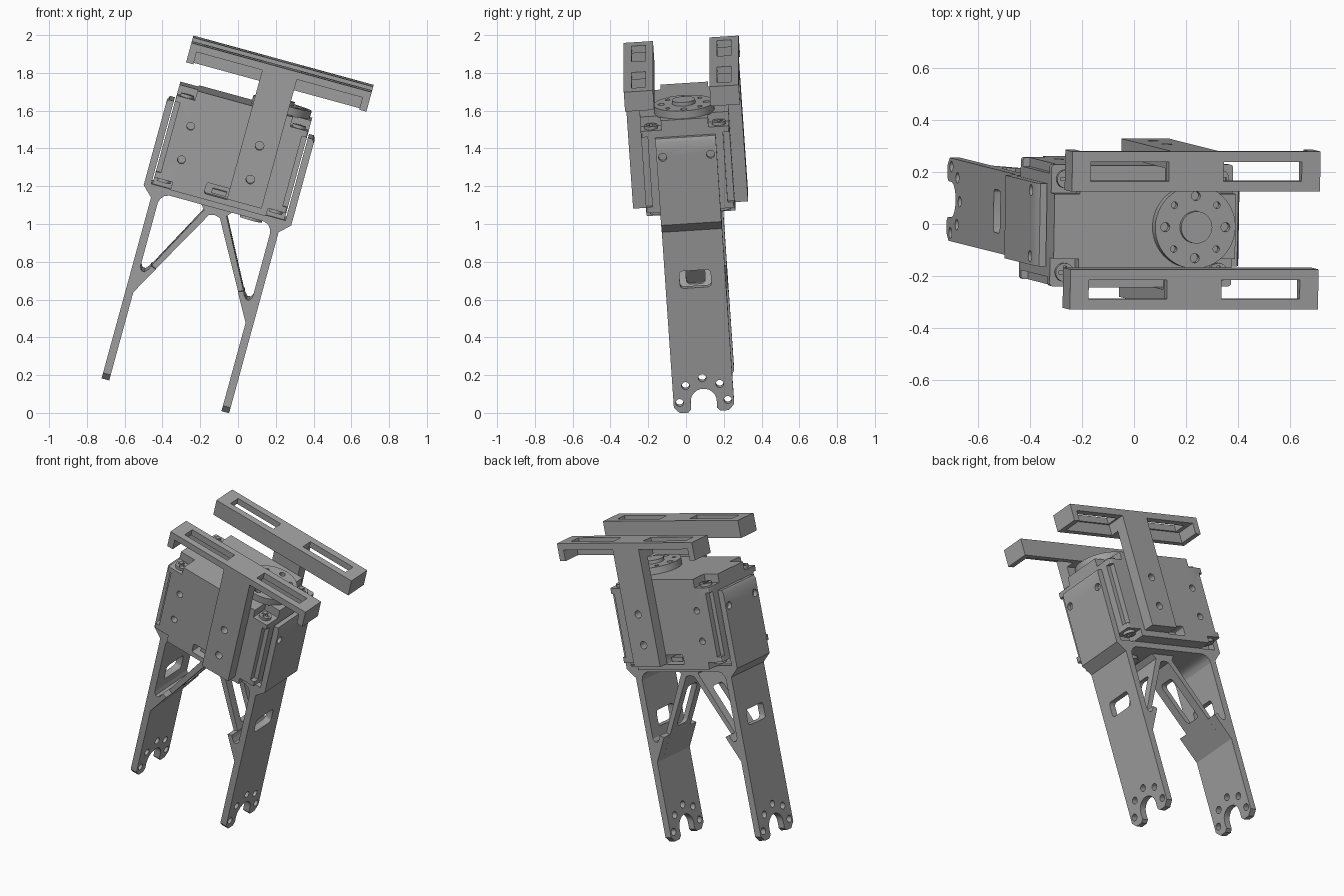
import bpy, bmesh, math
from mathutils import Matrix

cube = bpy.data.objects.get("Cube")
if cube:
    bpy.data.objects.remove(cube, do_unlink=True)

grey = bpy.data.materials.new("plain_grey")
grey.use_nodes = True
grey.diffuse_color = (0.36, 0.36, 0.36, 1)
grey.node_tree.nodes["Principled BSDF"].inputs["Base Color"].default_value = grey.diffuse_color

# The whole assembly leans as one piece
LEAN = (Matrix.Rotation(math.radians(15.3), 4, 'Y') @ Matrix.Rotation(math.radians(3.8), 4, 'X')
        @ Matrix.Translation((-0.395, 0.097, 0)))
PLACE = {'x': lambda a, b, t: (t, a, b),
         'y': lambda a, b, t: (a, t, b),
         'z': lambda a, b, t: (a, b, t)}


def prism(name, pts, axis, lo, hi, bevel=0):
    """Extrude a 2D outline along one axis."""
    bm = bmesh.new()
    base = bm.faces.new([bm.verts.new(PLACE[axis](a, b, lo)) for a, b in pts])
    top = bmesh.ops.extrude_face_region(bm, geom=[base])["geom"]
    shift = PLACE[axis](0, 0, hi - lo)
    bmesh.ops.translate(bm, vec=shift, verts=[g for g in top if isinstance(g, bmesh.types.BMVert)])
    if bevel:
        i = 'xyz'.index(axis)
        sides = [e for e in bm.edges if abs(e.verts[0].co[i] - e.verts[1].co[i]) > 1e-4]
        bmesh.ops.bevel(bm, geom=sides, offset=bevel, segments=3, profile=0.5, affect='EDGES')
    bmesh.ops.recalc_face_normals(bm, faces=bm.faces)
    mesh = bpy.data.meshes.new(name)
    bm.to_mesh(mesh)
    bm.free()
    mesh.materials.append(grey)
    obj = bpy.data.objects.new(name, mesh)
    bpy.context.collection.objects.link(obj)
    obj.matrix_world = LEAN
    return obj


def rect(a0, a1, b0, b1):
    return [(a0, b0), (a1, b0), (a1, b1), (a0, b1)]


def arc(a, b, r, start=0, end=360, n=24):
    count = n if end - start == 360 else n + 1
    return [(a + r * math.cos(math.radians(start + (end - start) * i / n)),
             b + r * math.sin(math.radians(start + (end - start) * i / n))) for i in range(count)]


def cut(obj, pts, axis, lo, hi, bevel=0):
    """Cut a prism out of an object and throw the cutter away."""
    tool = prism("cutter", pts, axis, lo, hi, bevel)
    tool.hide_render = True
    mod = obj.modifiers.new("cut", 'BOOLEAN')
    mod.operation, mod.solver, mod.object = 'DIFFERENCE', 'EXACT', tool
    bpy.context.view_layer.objects.active = obj
    bpy.ops.object.modifier_apply(modifier=mod.name)
    bpy.data.objects.remove(tool, do_unlink=True)


def span(s, a, b):
    return sorted((s * a, s * b))


def flip(pts, s):
    return [(s * a, b) for a, b in pts]


HALF = 0.16   # half width of the fork

for s, side in ((1, "left"), (-1, "right")):
    # Leg plate with a round notch in the foot
    foot = -0.012
    outline = ([(-HALF, 1.02), (-HALF, 0.02), (-HALF + 0.03, foot), (-0.085, foot), (-0.069, 0.005)]
               + arc(0, 0.045, 0.069, 180, 0, 14)
               + [(0.069, 0.005), (0.085, foot), (HALF - 0.03, foot), (HALF, 0.02), (HALF, 1.02)])
    x0, x1 = span(s, 0.308, 0.35)
    leg = prism(side + "_leg", outline, 'x', x0, x1)
    cut(leg, rect(-0.083, 0.083, 0.67, 0.765), 'x', x0 - 0.1, x1 + 0.1, 0.02)
    for k in range(5):
        t = math.radians(45 * k)
        cut(leg, arc(0.128 * math.cos(t), 0.045 + 0.128 * math.sin(t), 0.021, n=14),
            'x', x0 - 0.1, x1 + 0.1)

    # Side wall that widens to hold the motor, with its half of the floor
    wall = prism(side + "_wall", flip([(0.308, 0.985), (0.35, 0.985), (0.405, 1.038), (0.405, 1.49),
                 (0.395, 1.51), (0.368, 1.51), (0.368, 1.055), (0, 1.055), (0, 1.02), (0.308, 1.02)], s),
                 'y', -HALF, HALF)
    for y in (-0.127, 0.127):
        cut(wall, arc(y, 1.41, 0.022, n=14), 'x', *span(s, 0.38, 0.5))

    # Diagonal brace with a slot, broad where it meets the leg
    brace = prism(side + "_brace", flip([(0.308, 0.475), (0.03, 0.972), (0, 0.98), (0, 1.025), (0.09, 1.025),
                  (0.062, 0.99), (0.262, 0.615), (0.28, 0.595), (0.297, 0.597), (0.31, 0.62)], s),
                  'y', -0.1, 0.1)
    cut(brace, rect(-0.05, 0.05, 0.66, 0.9), 'x', *span(s, 0.04, 0.3), 0.02)
    prism(side + "_brace_root", flip([(0.308, 0.475), (0.225, 0.624), (0.255, 0.635), (0.262, 0.615),
          (0.28, 0.595), (0.297, 0.597), (0.31, 0.62)], s), 'y', -HALF, HALF)
    prism(side + "_corner_fillet", flip([(0.31, 0.96), (0.302, 0.99), (0.285, 1.01), (0.255, 1.022),
          (0.31, 1.022)], s), 'y', -HALF, HALF)

# Motor case with notched corners
case = prism("motor_case", rect(-0.362, 0.362, -0.235, 0.235), 'z', 1.055, 1.6, 0.012)
for sx in (1, -1):
    for sy in (1, -1):
        for z0, z1 in ((1.548, 1.7), (0.95, 1.098)):
            cut(case, rect(*span(sx, 0.262, 0.5), *span(sy, 0.125, 0.4)), 'z', z0, z1)
        # Long vertical step beside each wall
        cut(case, rect(*span(sx, 0.335, 0.5), *span(sy, 0.2, 0.4)), 'z', 1.13, 1.515)
        # Corner screws with a cross recess
        for z0, z1, end in ((1.54, 1.565, 1), (1.081, 1.105, -1)):
            screw = prism("corner_screw", arc(sx * 0.307, sy * 0.18, 0.036, n=20), 'z', z0, z1)
            zc = z1 if end > 0 else z0
            for a, b in ((0.024, 0.006), (0.006, 0.024)):
                cut(screw, rect(sx * 0.307 - a, sx * 0.307 + a, sy * 0.18 - b, sy * 0.18 + b),
                    'z', zc - 0.012, zc + 0.012)
for sy in (1, -1):
    y0, y1 = span(sy, 0.15, 0.3)
    cut(case, rect(-0.085, 0.05, 1.085, 1.145), 'y', y0, y1, 0.012)
    for z in (1.225, 1.41):
        cut(case, arc(-0.247, z, 0.021, n=14), 'y', *span(sy, 0.19, 0.3))
    prism("cable_plug", rect(-0.05, 0.03, 1.095, 1.12), 'y', *span(sy, 0.14, 0.2))

# Turning disc on top and idler hub below
HORN = 0.19
disc = prism("output_disc", arc(HORN, 0, 0.16, n=48), 'z', 1.595, 1.642)
for k in range(8):
    t = math.radians(45 * k)
    cut(disc, arc(HORN + 0.12 * math.cos(t), 0.12 * math.sin(t), 0.018 if k % 2 == 0 else 0.013, n=12),
        'z', 1.615, 1.7)
prism("disc_hub", arc(HORN, 0, 0.062, n=32), 'z', 1.63, 1.662)
prism("idler_hub", arc(HORN, 0, 0.06, n=32), 'z', 1.0, 1.06)

# Pair of T-shaped mounting brackets
MID = 0.135
for s, side in ((-1, "front"), (1, "back")):
    plate = prism(side + "_bracket_plate", rect(MID - 0.495, MID + 0.495, *span(s, 0.15, 0.305)),
                  'z', 1.802, 1.842)
    for c in (-0.265, 0.265):
        cut(plate, rect(MID + c - 0.156, MID + c + 0.156, *span(s, 0.19, 0.264)), 'z', 1.7, 1.9)
    prism(side + "_bracket_inner_wall", rect(MID - 0.495, MID + 0.495, 1.735, 1.81),
          'y', *span(s, 0.15, 0.18))
    for e in (-1, 1):
        prism(side + "_bracket_end", rect(*sorted((MID + e * 0.455, MID + e * 0.495)), 1.735, 1.81),
              'y', *span(s, 0.15, 0.305))
    post = prism(side + "_bracket_post", rect(MID - 0.095, MID + 0.095, 1.092, 1.81),
                 'y', *span(s, 0.234, 0.305))
    prism(side + "_bracket_neck", rect(MID - 0.095, MID + 0.095, 1.735, 1.81), 'y', *span(s, 0.17, 0.24))
    for z in (1.225, 1.41):
        cut(post, arc(MID - 0.003, z, 0.023, n=16), 'y', *span(s, 0.25, 0.4))

# Crisp edges, smooth round surfaces
bpy.ops.object.select_all(action='DESELECT')
for o in bpy.context.scene.objects:
    if o.type == 'MESH' and grey.name in o.data.materials:
        o.select_set(True)
        bpy.context.view_layer.objects.active = o
bpy.ops.object.shade_smooth_by_angle(angle=math.radians(30))
